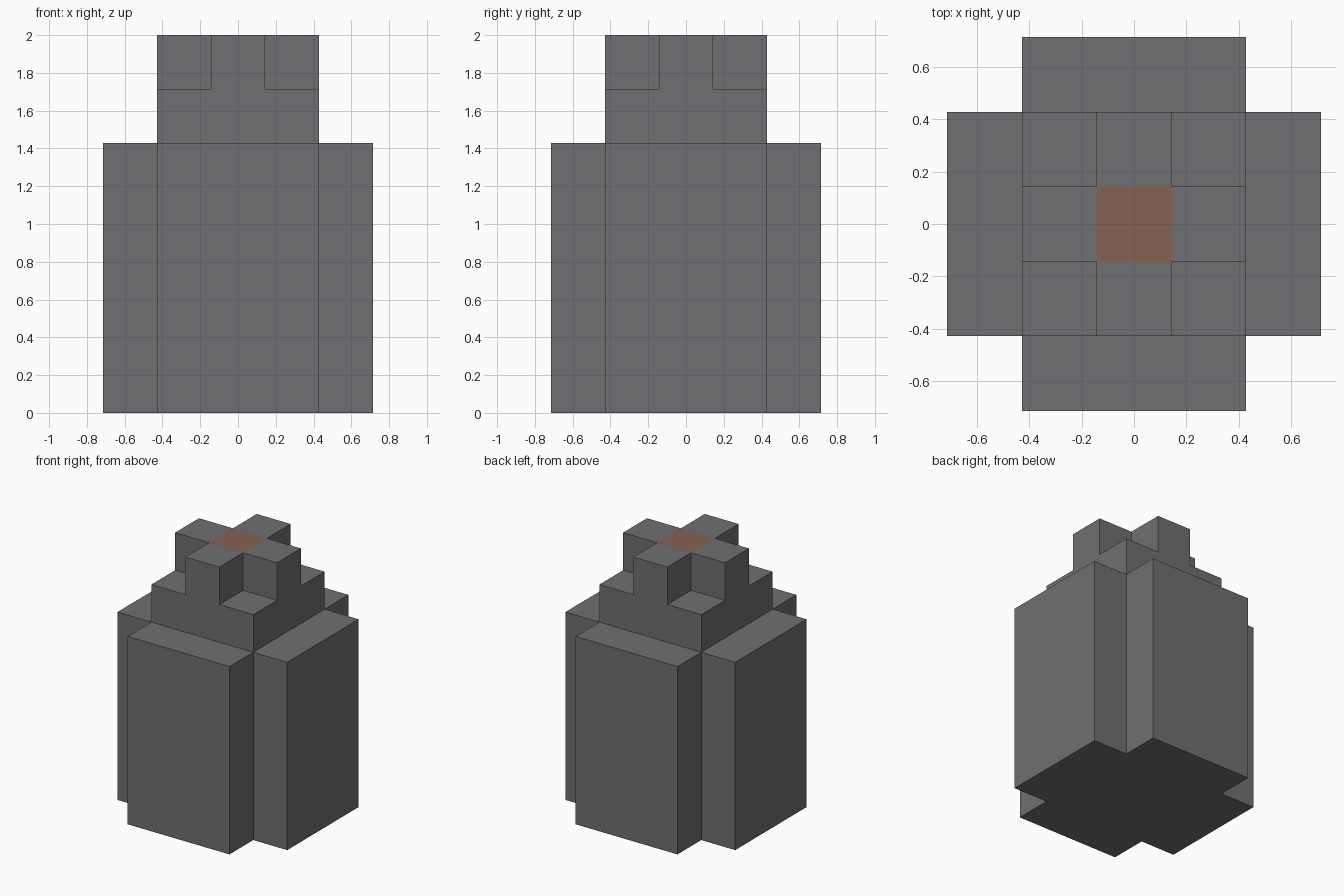
import bpy
import bmesh

U = 2 / 7  # one block

cube = bpy.data.objects.get("Cube")
if cube:
    bpy.data.objects.remove(cube, do_unlink=True)


def make_material(name, rgb):
    mat = bpy.data.materials.new(name)
    mat.use_nodes = True
    mat.diffuse_color = (*rgb, 1)
    mat.node_tree.nodes["Principled BSDF"].inputs["Base Color"].default_value = (*rgb, 1)
    return mat


stone = make_material("dark grey stone", (0.162, 0.159, 0.168))
ember = make_material("burnt orange", (0.242, 0.122, 0.084))


def block_layer(name, core, arm, bottom, top, closed=False, accent=False):
    """Square core with an arm on each side, extruded between two heights."""
    steps = [-core - arm, -core, core, core + arm] if arm else [-core, core]
    n = len(steps) - 1
    bm = bmesh.new()
    grid = [[bm.verts.new((x * U, y * U, bottom * U)) for y in steps] for x in steps]
    for i in range(n):
        for j in range(n):
            if arm and i != 1 and j != 1:
                continue  # notched corners
            bm.faces.new((grid[i][j], grid[i + 1][j], grid[i + 1][j + 1], grid[i][j + 1]))
    bmesh.ops.delete(bm, geom=[v for v in bm.verts if not v.link_faces], context='VERTS')
    base = bm.faces[:]
    copy = bmesh.ops.extrude_face_region(bm, geom=base, use_keep_orig=True)["geom"]
    verts = [g for g in copy if isinstance(g, bmesh.types.BMVert)]
    bmesh.ops.translate(bm, verts=verts, vec=(0, 0, (top - bottom) * U))
    bmesh.ops.recalc_face_normals(bm, faces=bm.faces[:])
    # Painted square in the middle of the top
    if accent:
        for f in bm.faces:
            c = f.calc_center_median()
            if f.normal.z > 0.9 and c.xy.length < U / 4:
                f.material_index = 1
    # Only the lowest layer needs an underside
    if not closed:
        under = [f for f in bm.faces if f.normal.z < -0.9]
        bmesh.ops.delete(bm, geom=under, context='FACES')
    mesh = bpy.data.meshes.new(name)
    bm.to_mesh(mesh)
    bm.free()
    mesh.materials.append(stone)
    mesh.materials.append(ember)
    obj = bpy.data.objects.new(name, mesh)
    bpy.context.collection.objects.link(obj)
    return obj


# Tall body, square shoulder and cross-shaped crown
block_layer("body", 1.5, 1, 0, 5, closed=True)
block_layer("shoulder", 1.5, 0, 5, 6)
block_layer("crown", 0.5, 1, 6, 7, accent=True)
